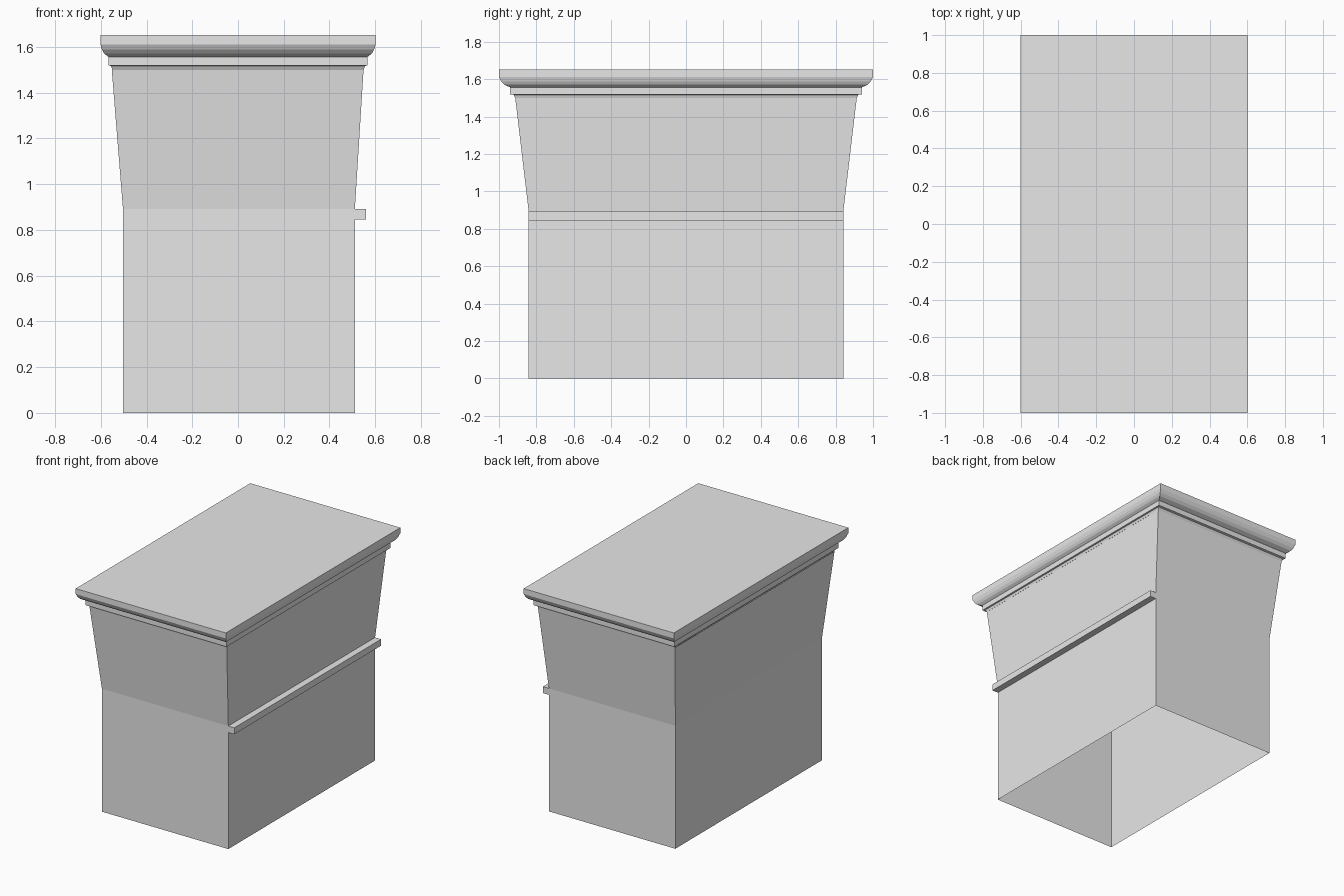
import bpy
import bmesh

cube = bpy.data.objects.get("Cube")
if cube:
    bpy.data.objects.remove(cube, do_unlink=True)

grey = bpy.data.materials.new("plain_grey")
grey.use_nodes = True
grey.diffuse_color = (0.8, 0.8, 0.8, 1)
grey.node_tree.nodes["Principled BSDF"].inputs["Base Color"].default_value = grey.diffuse_color


def loft(name, rings, cap_top=False, cap_bottom=False):
    """Stack rectangles given as (x_min, x_max, half_depth, z), bottom to top."""
    bm = bmesh.new()
    loops = []
    for x0, x1, d, z in rings:
        corners = ((x0, -d), (x1, -d), (x1, d), (x0, d))
        loops.append([bm.verts.new((x, y, z)) for x, y in corners])
    for low, high in zip(loops, loops[1:]):
        for i in range(4):
            j = (i + 1) % 4
            bm.faces.new((low[i], low[j], high[j], high[i]))
    if cap_top:
        bm.faces.new(loops[-1])
    if cap_bottom:
        bm.faces.new(loops[0][::-1])
    mesh = bpy.data.meshes.new(name)
    bm.to_mesh(mesh)
    bm.free()
    mesh.materials.append(grey)
    obj = bpy.data.objects.new(name, mesh)
    bpy.context.collection.objects.link(obj)
    return obj


# Hollow body, open underneath, flaring out above the ledge
loft("body", [(-0.503, 0.511, 0.841, 0),
              (-0.503, 0.511, 0.841, 0.892),
              (-0.552, 0.549, 0.913, 1.5)])

# Moulded crown: (half depth, height), the width keeps the same proportion
profile = [(0.913, 1.5), (0.922, 1.517), (0.94, 1.519), (0.94, 1.557),
           (0.948, 1.56), (0.972, 1.571), (0.988, 1.588),
           (1.0, 1.612), (1.0, 1.652)]
WIDTH = 0.602
loft("crown", [(-d * WIDTH, d * WIDTH, d, z) for d, z in profile], cap_top=True)

# Narrow ledge along one side
loft("side_ledge", [(0.509, 0.559, 0.841, 0.845),
                    (0.509, 0.559, 0.841, 0.892)], cap_top=True, cap_bottom=True)
